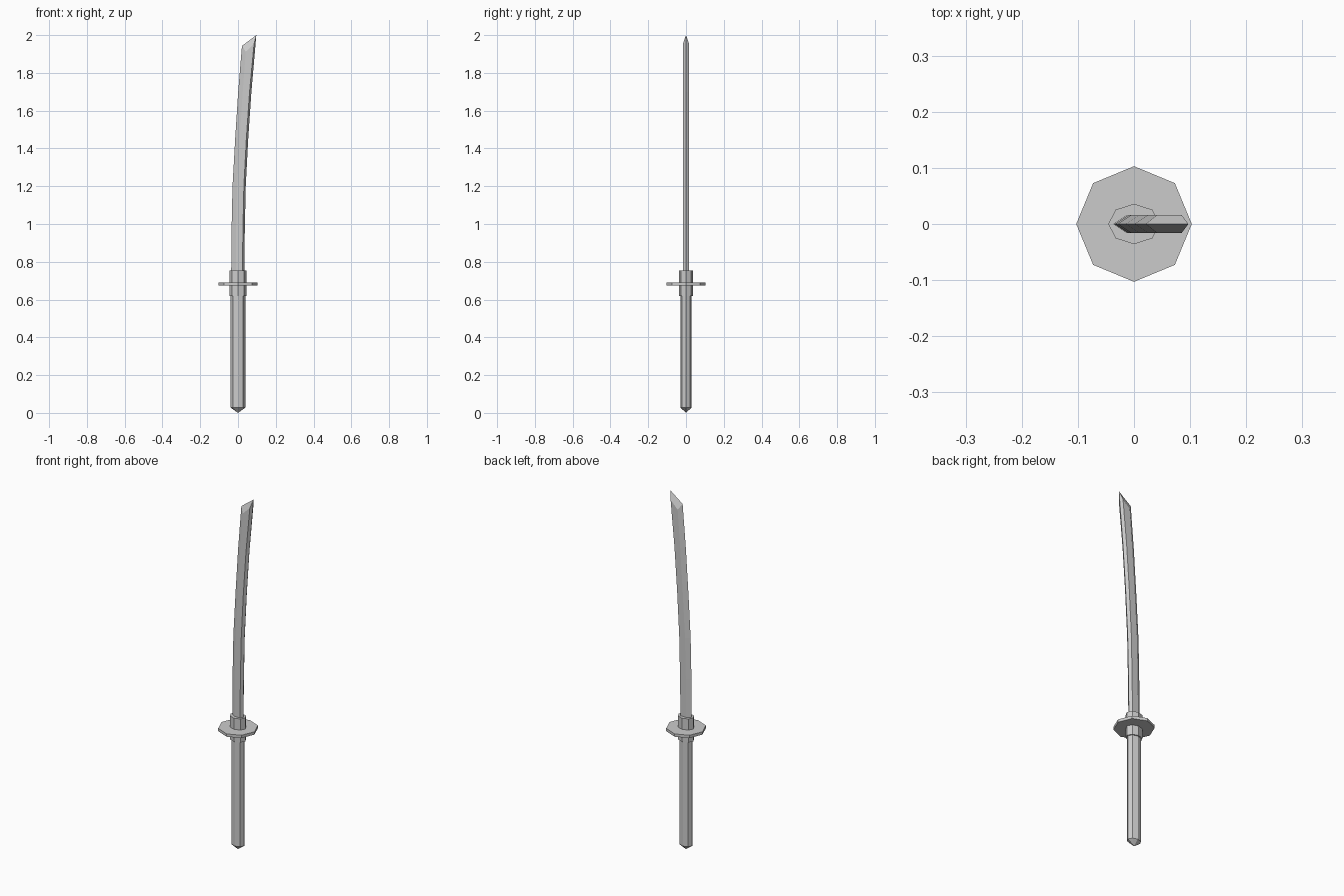
import bpy, bmesh, math

if "Cube" in bpy.data.objects:
    bpy.data.objects.remove(bpy.data.objects["Cube"])


def build(name, rings):
    """Skin closed rings of points; single-point rings become tips."""
    bm = bmesh.new()
    loops = [[bm.verts.new(p) for p in ring] for ring in rings]
    for a, b in zip(loops, loops[1:]):
        n = max(len(a), len(b))
        for i in range(n):
            j = (i + 1) % n
            if len(a) == 1:
                bm.faces.new((a[0], b[j], b[i]))
            else:
                bm.faces.new((a[i], a[j], b[j], b[i]))
    for loop in (loops[0], loops[-1]):
        if len(loop) > 2:
            bm.faces.new(loop)
    bmesh.ops.recalc_face_normals(bm, faces=bm.faces)
    mesh = bpy.data.meshes.new(name)
    bm.to_mesh(mesh)
    bm.free()
    obj = bpy.data.objects.new(name, mesh)
    bpy.context.collection.objects.link(obj)
    return obj


def octagon(rx, ry, z):
    return [(rx * math.cos(i * math.pi / 4), ry * math.sin(i * math.pi / 4), z)
            for i in range(8)]


# Handle with pointed butt
build("handle", [[(0, 0, 0.005 - 0.005)], octagon(0.039, 0.029, 0.028),
                 octagon(0.039, 0.029, 0.63)])

# Collar running through the guard
build("collar", [octagon(0.046, 0.036, 0.62), octagon(0.046, 0.036, 0.753)])

# Octagonal guard
build("guard", [octagon(0.103, 0.103, 0.674), octagon(0.103, 0.103, 0.69)])

# Curved blade: stations of (z, cutting edge x, spine x)
T = 0.016
stations = [(0.74, -0.036, 0.033), (0.97, -0.034, 0.036), (1.2, -0.029, 0.041),
            (1.45, -0.015, 0.054), (1.7, 0.001, 0.071)]
rings = []
for z, e, s in stations:
    ridge, corner = e + 0.024, s - 0.010
    rings.append([(e, 0, z), (ridge, -T, z), (corner, -T, z),
                  (s, 0, z), (corner, T, z), (ridge, T, z)])
# Slanted tip: outer ring
tip = [(0.021, 0, 1.943), (0.041, -T, 1.912), (0.085, -T, 1.955),
       (0.097, 0, 2.0), (0.085, T, 1.955), (0.041, T, 1.912)]
rings.append(tip)
blade = build("blade", rings)

# Replace the tip cap by two facets meeting along the slanted edge
bm = bmesh.new()
bm.from_mesh(blade.data)
cap = [f for f in bm.faces if len(f.verts) == 6 and f.calc_center_median().z > 1.8]
for f in cap:
    edge_v = min(f.verts, key=lambda v: v.co.x)
    tip_v = max(f.verts, key=lambda v: v.co.z)
    bmesh.utils.face_split(f, edge_v, tip_v)
bmesh.ops.recalc_face_normals(bm, faces=bm.faces)
bm.to_mesh(blade.data)
bm.free()
